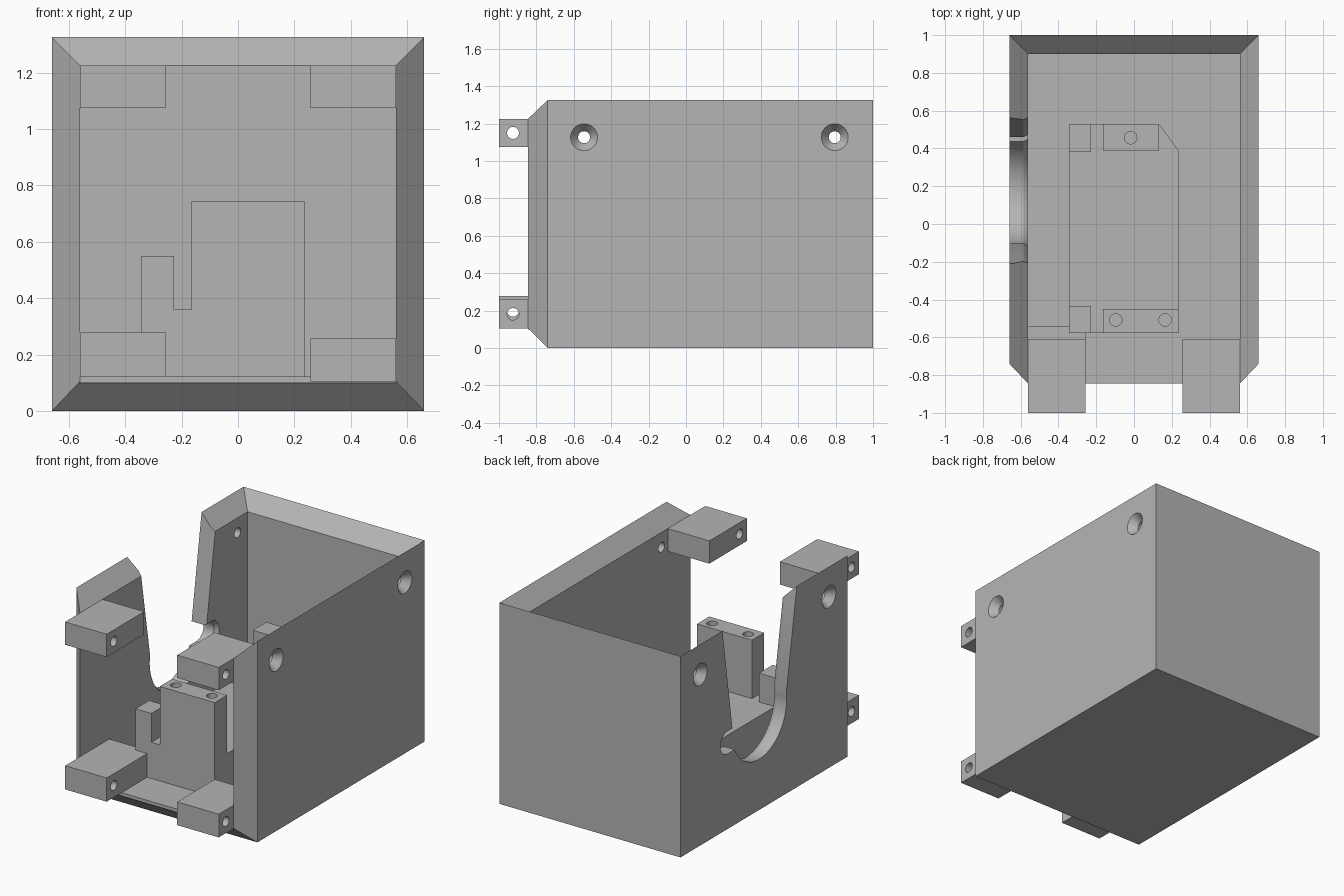
import bpy, bmesh, math
from mathutils import Vector

old = bpy.data.objects.get("Cube")
if old:
    bpy.data.objects.remove(old, do_unlink=True)

# One plain grey for everything
grey = bpy.data.materials.new("plain grey")
grey.use_nodes = True
colour = (0.46, 0.46, 0.46, 1)
grey.diffuse_color = colour
grey.node_tree.nodes["Principled BSDF"].inputs["Base Color"].default_value = colour


def make(name, verts, faces):
    """Mesh object with outward normals."""
    bm = bmesh.new()
    vs = [bm.verts.new(v) for v in verts]
    for f in faces:
        bm.faces.new([vs[i] for i in f])
    bmesh.ops.recalc_face_normals(bm, faces=bm.faces)
    mesh = bpy.data.meshes.new(name)
    bm.to_mesh(mesh)
    bm.free()
    mesh.materials.append(grey)
    ob = bpy.data.objects.new(name, mesh)
    bpy.context.collection.objects.link(ob)
    return ob


def loft(name, rings):
    """Closed solid through a row of equal rings."""
    n = len(rings[0])
    faces = [range(n), range((len(rings) - 1) * n, len(rings) * n)]
    for r in range(len(rings) - 1):
        for i in range(n):
            j = (i + 1) % n
            faces.append((r * n + i, r * n + j, (r + 1) * n + j, (r + 1) * n + i))
    return make(name, [v for ring in rings for v in ring], faces)


def prism(name, outline, z0, z1):
    return loft(name, [[(x, y, z) for x, y in outline] for z in (z0, z1)])


def block(name, x0, x1, y0, y1, z0, z1):
    return prism(name, [(x0, y0), (x1, y0), (x1, y1), (x0, y1)], z0, z1)


def round_cutter(name, start, axis, steps, sides=32):
    """Turned cutter: steps are (distance along axis, radius)."""
    axis = Vector(axis)
    u = axis.orthogonal().normalized()
    w = axis.cross(u)
    angles = [math.tau * i / sides for i in range(sides)]
    return loft(name, [[Vector(start) + axis * d + (u * math.cos(a) + w * math.sin(a)) * r
                        for a in angles] for d, r in steps])


def apply_boolean(ob, other, operation):
    mod = ob.modifiers.new("boolean", "BOOLEAN")
    mod.operation = operation
    mod.solver = "EXACT"
    mod.object = other
    bpy.context.view_layer.objects.active = ob
    bpy.ops.object.modifier_apply(modifier=mod.name)
    bpy.data.objects.remove(other, do_unlink=True)


def cut(ob, cutter):
    cutter.hide_render = True
    apply_boolean(ob, cutter, "DIFFERENCE")


def arc(cy, cz, r, a0, a1, n):
    return [(cy + r * math.cos(math.radians(a0 + (a1 - a0) * i / n)),
             cz + r * math.sin(math.radians(a0 + (a1 - a0) * i / n))) for i in range(n + 1)]


# Case: outer and inner boxes, open at top and front, joined by a mitred rim
def corners(w, front, back, low, high):
    return [(x, y, z) for z in (low, high) for x, y in
            ((-w, front), (w, front), (w, back), (-w, back))]


sides = [(0, 1, 2, 3), (1, 2, 6, 5), (2, 3, 7, 6), (3, 0, 4, 7)]
rim = [0, 1, 5, 6, 7, 4]
faces = sides + [tuple(i + 8 for i in f) for f in sides]
for a, b in zip(rim, rim[1:] + rim[:1]):
    faces.append((a, b, b + 8, a + 8))
case = make("case", corners(0.66, -0.74, 1, 0, 1.325) +
            corners(0.56, -0.845, 0.9, 0.105, 1.225), faces)

# Countersunk screw holes in both side walls
for side in (-1, 1):
    for y in (-0.545, 0.795):
        cut(case, round_cutter("screw_cutter", (side * 0.66, y, 1.127), (-side, 0, 0),
                               [(-0.01, 0.08), (0.05, 0.032), (0.15, 0.032)]))

# Tapered cable opening with a side notch, flared on the inside
opening = [(0.59, 1.5), (0.46, 0.645)]
opening += arc(0.51, 0.57, 0.075, 90, -90, 12)
opening += arc(0.18, 0.62, 0.285, -26, -189, 28)
opening += [(-0.24, 1.5)]
cut(case, loft("opening_cutter", [
    [(x, 0.18 + (y - 0.18) * s, 0.62 + (z - 0.62) * s) for y, z in opening]
    for x, s in ((-0.7, 1), (-0.585, 1), (-0.54, 1.09))]))

# Raised floor sheet
floor = block("floor_sheet", -0.56, 0.56, -0.845, 0.9, 0.1, 0.122)

# Four drilled mounting tabs at the front
tabs = []
for name, side, back, low, high in (
        ("upper_left_tab", 1, -0.61, 1.075, 1.225),
        ("upper_right_tab", -1, -0.61, 1.075, 1.225),
        ("lower_left_tab", 1, -0.61, 0.105, 0.258),
        ("lower_right_tab", -1, -0.54, 0.122, 0.278)):
    x0, x1 = sorted((side * 0.257, side * 0.56))
    tab = block(name, x0, x1, -1, back, low, high)
    cut(tab, round_cutter("tab_cutter", (x0 - 0.05, -0.925, (low + high) / 2), (1, 0, 0),
                          [(0, 0.032), (0.5, 0.032)]))
    tabs.append(tab)

# Motor cradle: base with a clipped corner, two short and two tall posts
cradle = prism("cradle", [(-0.343, -0.578), (0.235, -0.578), (0.235, 0.39),
                          (0.132, 0.53), (-0.343, 0.53)], 0.11, 0.36)
for x0, x1, y0, y1, top in ((-0.343, -0.227, -0.578, -0.435, 0.55),
                            (-0.343, -0.227, 0.385, 0.53, 0.55),
                            (-0.165, 0.235, -0.578, -0.45, 0.745),
                            (-0.165, 0.132, 0.39, 0.53, 0.745)):
    apply_boolean(cradle, block("post", x0, x1, y0, y1, 0.2, top), "UNION")
for x, y in ((-0.097, -0.508), (0.165, -0.508), (-0.018, 0.457)):
    cut(cradle, round_cutter("post_cutter", (x, y, 0.8), (0, 0, -1),
                             [(0, 0.033), (0.4, 0.033)]))

# Smooth the round cuts, keep every edge sharp
bpy.ops.object.select_all(action="DESELECT")
for ob in [case, floor, cradle] + tabs:
    ob.select_set(True)
    bpy.context.view_layer.objects.active = ob
bpy.ops.object.shade_smooth_by_angle(angle=math.radians(25))
